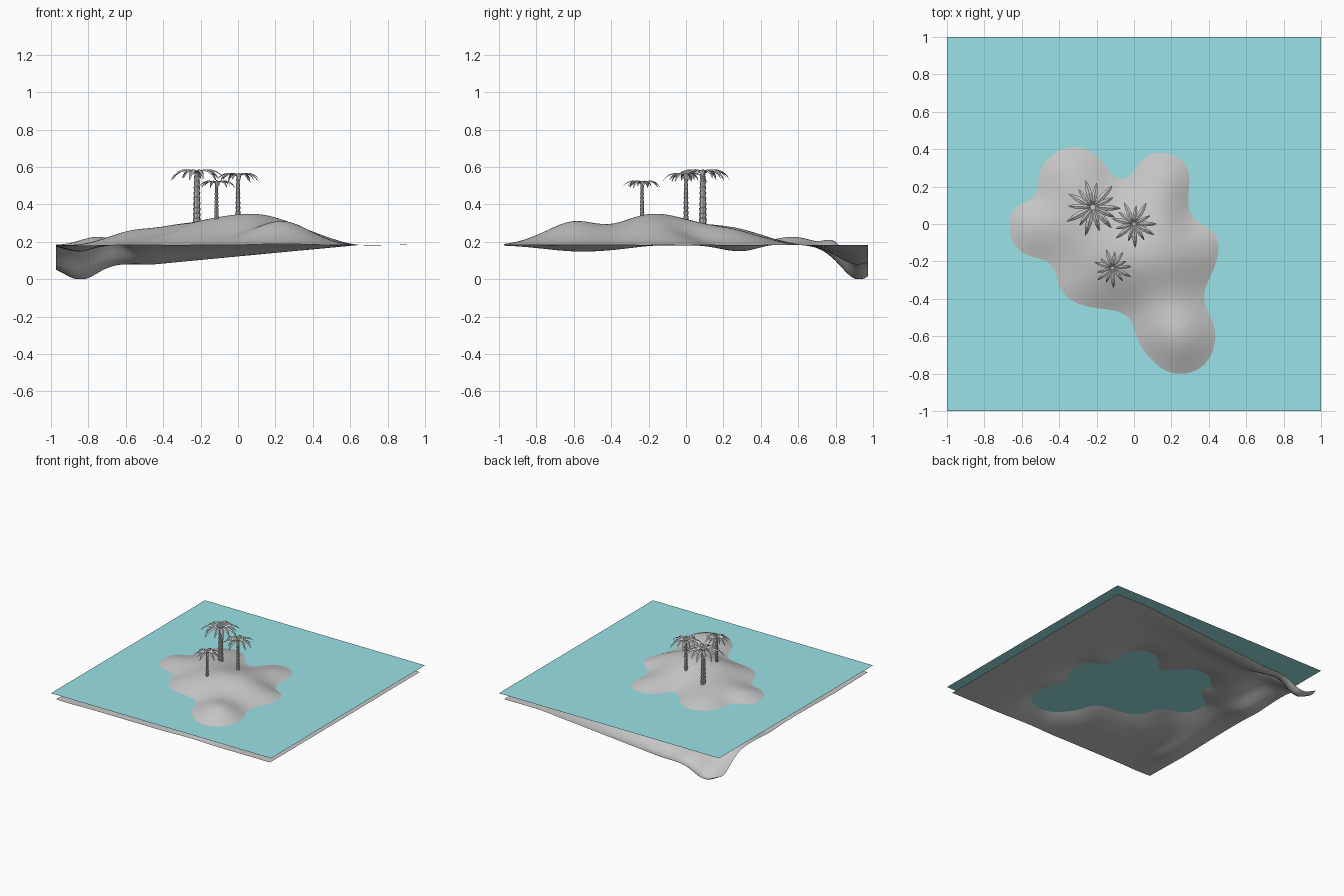
import bpy, bmesh, math, random
from mathutils import Vector

if "Cube" in bpy.data.objects:
    bpy.data.objects.remove(bpy.data.objects["Cube"])

random.seed(4)
FLAT, WATER = 0.183, 0.235


def material(name, col):
    m = bpy.data.materials.new(name)
    m.diffuse_color = (*col, 1)
    m.use_nodes = True
    m.node_tree.nodes["Principled BSDF"].inputs["Base Color"].default_value = m.diffuse_color
    return m


GREY = material("pale_grey", (0.578, 0.578, 0.578))
TEAL = material("water_teal", (0.333, 0.783, 0.823))


def make_object(name, bm, mat, smooth=None):
    me = bpy.data.meshes.new(name)
    bm.to_mesh(me)
    bm.free()
    me.materials.append(mat)
    ob = bpy.data.objects.new(name, me)
    bpy.context.collection.objects.link(ob)
    if smooth:
        bpy.ops.object.select_all(action='DESELECT')
        ob.select_set(True)
        bpy.context.view_layer.objects.active = ob
        bpy.ops.object.shade_smooth_by_angle(angle=math.radians(smooth))
    return ob


# shoreline (where the land meets the water) and heights of hills inside it
shore = [(.25, -.80), (.36, -.765), (.42, -.68), (.435, -.6), (.41, -.5), (.375, -.40),
         (.40, -.3), (.45, -.15), (.41, -.03), (.32, .03), (.29, .12), (.295, .25),
         (.23, .36), (.13, .38), (.03, .33), (-.02, .26), (-.07, .24), (-.13, .28),
         (-.22, .38), (-.34, .41), (-.46, .35), (-.51, .25), (-.53, .15), (-.63, .09),
         (-.665, 0), (-.63, -.12), (-.53, -.18), (-.45, -.21), (-.40, -.33), (-.31, -.42),
         (-.2, -.45), (-.08, -.47), (-.03, -.5), (.02, -.62), (.1, -.73), (.17, -.785)]
hills = [(.25, -.6, .31), (.05, -.22, .345), (.27, -.14, .305), (0, 0, .315),
         (-.22, .09, .295), (-.11, -.23, .325), (-.35, .24, .278), (-.43, .05, .275),
         (-.55, 0, .265), (.15, .2, .28), (-.25, -.28, .285), (.2, -.42, .293), (.16, .03, .305)]

# control points: shore, hills, and flat sea bed away from the shore
ctrl = [(x, y, WATER - FLAT) for x, y in shore] + [(x, y, z - FLAT) for x, y, z in hills]
land = list(ctrl)
for i in range(-6, 7):
    for j in range(-6, 7):
        x, y = i * .162, j * .162
        if (min(math.hypot(x - a, y - b) for a, b in shore) > .19 and
                min(math.hypot(x - h[0], y - h[1]) for h in hills) > .25):
            ctrl.append((x, y, 0.0))


def kernel(dx, dy):
    a = math.sqrt(dx * dx + dy * dy) / .14
    return (1 + a + a * a / 3) * math.exp(-a)


def solve(m):
    # Gaussian elimination on an augmented matrix
    n = len(m)
    for k in range(n):
        p = max(range(k, n), key=lambda r: abs(m[r][k]))
        m[k], m[p] = m[p], m[k]
        mk = m[k]
        for r in range(k + 1, n):
            f = m[r][k] / mk[k]
            if f:
                mr = m[r]
                for c in range(k, n + 1):
                    mr[c] -= f * mk[c]
    w = [0.0] * n
    for k in reversed(range(n)):
        w[k] = (m[k][n] - sum(m[k][c] * w[c] for c in range(k + 1, n))) / m[k][k]
    return w


rows = [[kernel(p[0] - q[0], p[1] - q[1]) + (.001 if p is q else 0) for q in ctrl] + [p[2]]
        for p in ctrl]
weights = solve(rows)


def bump(x, y, cx, cy, sx, sy):
    return math.exp(-.5 * (((x - cx) / sx) ** 2 + ((y - cy) / sy) ** 2))


def height(x, y):
    h = sum(w * kernel(x - p[0], y - p[1]) for w, p in zip(weights, ctrl))
    z = FLAT + max(h, -.006)
    # trench along the back edge, deepest at the left
    depth = .105 * min(1, max(0, (.65 - x) / 1.1)) + .083 * bump(x, 0, -.84, 0, .09, 1)
    z -= depth * bump(0, y, 0, .92, 1, .11)
    # low sunken mounds and dents by the left edge
    z += .046 * bump(x, y, -.75, .57, .09, .12) + .08 * bump(x, y, -.7, .8, .09, .055)
    z -= .036 * bump(x, y, -.85, -.55, .07, .2) + .033 * bump(x, y, -.86, .3, .07, .1)
    return max(0, z)


# island and sea bed: one open sheet
bm = bmesh.new()
bmesh.ops.create_grid(bm, x_segments=90, y_segments=90, size=.972)
for v in bm.verts:
    v.co.z = height(v.co.x, v.co.y)
make_object("island_ground", bm, GREY, 60)

# water sheet
bm = bmesh.new()
bmesh.ops.create_grid(bm, x_segments=1, y_segments=1, size=1, )
for v in bm.verts:
    v.co.z = WATER
make_object("water", bm, TEAL)


def trunk(name, x, y, z0, z1, r):
    # stack of rings, each flaring outward toward its top
    bm = bmesh.new()
    n, sides, prev = 11, 8, None
    for i in range(n):
        t = i / n
        rad = r * (1 - .35 * t)
        for rr, tt in ((rad * .85, t), (rad * 1.08, t + .92 / n)):
            z = z0 + (z1 - z0) * tt
            ring = [bm.verts.new((x + rr * math.cos(a * math.tau / sides),
                                  y + rr * math.sin(a * math.tau / sides), z))
                    for a in range(sides)]
            if prev:
                for k in range(sides):
                    q = (k + 1) % sides
                    bm.faces.new((prev[k], prev[q], ring[q], ring[k]))
            prev = ring
    bm.faces.new(prev)
    make_object(name, bm, GREY)


def crown(name, x, y, z, size, count):
    # arched fronds with a raised mid rib: distance, rise, half width
    frond = ((.04, -.10, .03), (.25, .03, .07), (.5, .05, .105), (.72, -.02, .085),
             (.88, -.15, .05), (1, -.34, .004))
    bm = bmesh.new()
    for i in range(count):
        a = i * math.tau / count + random.uniform(-.08, .08)
        s = size * (1.0 if i % 2 == 0 else .82) * random.uniform(.95, 1.05)
        out, side = Vector((math.cos(a), math.sin(a), 0)), Vector((-math.sin(a), math.cos(a), 0))
        prev = None
        for d, h, w in frond:
            mid = Vector((x, y, z)) + out * d * s + Vector((0, 0, h * s))
            low = Vector((0, 0, -w * .5 * s))
            row = [bm.verts.new(p) for p in (mid - side * w * s + low, mid, mid + side * w * s + low)]
            if prev:
                for k in (0, 1):
                    bm.faces.new((prev[k], row[k], row[k + 1], prev[k + 1]))
            prev = row
    make_object(name, bm, GREY)


# three palms: position, base, crown height, trunk radius, frond length
palms = (("large", -.22, .09, .27, .58, .021, .155, 14),
         ("middle", 0, 0, .29, .562, .014, .125, 13),
         ("small", -.115, -.235, .30, .522, .012, .105, 13))
for label, x, y, z0, z1, r, size, count in palms:
    trunk(label + "_palm_trunk", x, y, z0, z1, r)
    crown(label + "_palm_fronds", x, y, z1, size, count)
